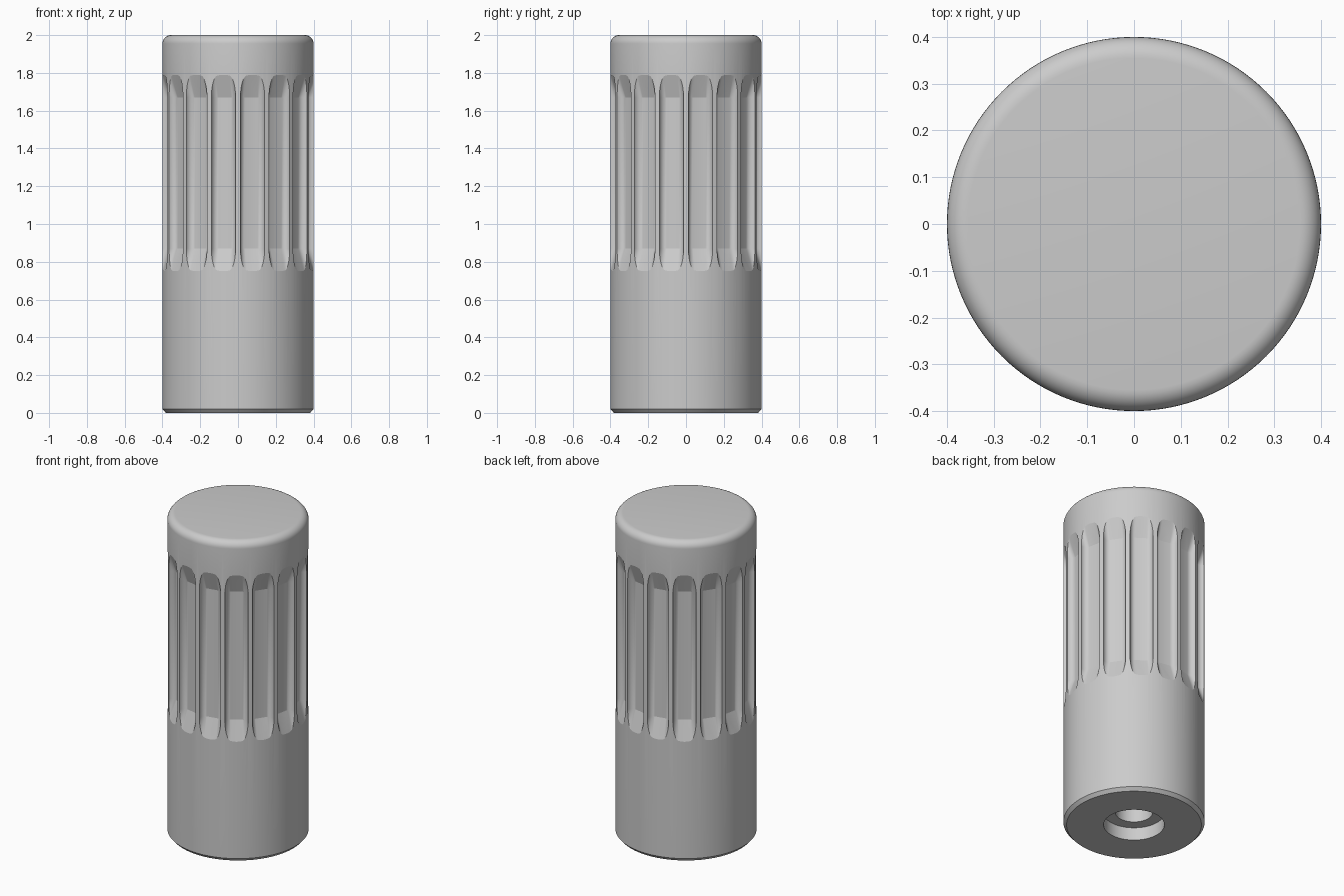
import bpy, bmesh
from math import sin, cos, pi, tau
from mathutils import Matrix, Vector

if "Cube" in bpy.data.objects:
    bpy.data.objects.remove(bpy.data.objects["Cube"])

R, FILLET, FLUTES, DEPTH = 0.4, 0.045, 16, 0.04


def make_object(name, bm):
    bmesh.ops.recalc_face_normals(bm, faces=bm.faces)
    mesh = bpy.data.meshes.new(name)
    bm.to_mesh(mesh)
    bm.free()
    obj = bpy.data.objects.new(name, mesh)
    bpy.context.collection.objects.link(obj)
    return obj


# Handle body: turned profile with rounded top, chamfered foot, stepped bore
profile = [(0, 2)]
for i in range(9):
    a = pi / 2 * i / 8
    profile.append((R - FILLET + FILLET * sin(a), 2 - FILLET + FILLET * cos(a)))
profile += [(R, 0.02), (0.382, 0), (0.172, 0), (0.172, 0.08),
            (0.105, 0.08), (0.105, 0.5), (0, 0.5)]

bm = bmesh.new()
verts = [bm.verts.new((x, 0, z)) for x, z in profile]
edges = [bm.edges.new(pair) for pair in zip(verts, verts[1:])]
bmesh.ops.spin(bm, geom=verts + edges, cent=(0, 0, 0), axis=(0, 0, 1),
               angle=tau, steps=128)
bmesh.ops.remove_doubles(bm, verts=bm.verts, dist=1e-5)
body = make_object("fluted_handle", bm)


# Flute cutters: flat-bottomed grooves with rounded flanks and ramped ends
def flute_section(offset):
    flat, half = 0.034, 0.066
    flank = [(flat + (half - flat) * sin(pi / 2 * i / 6),
              R - DEPTH + 0.036 * (1 - cos(pi / 2 * i / 6))) for i in range(7)]
    right = [(u, r + offset) for u, r in flank] + [(half, 0.46)]
    return right + [(-u, r) for u, r in reversed(right)]


bm = bmesh.new()
slope = DEPTH / 0.12
stations = [(0.73, DEPTH + 0.02 * slope), (0.87, 0), (1.67, 0),
            (1.81, DEPTH + 0.02 * slope)]
for k in range(FLUTES):
    turn = Matrix.Rotation((k + 0.5) * tau / FLUTES, 3, 'Z')
    rings = [[bm.verts.new(turn @ Vector((r, u, z))) for u, r in flute_section(off)]
             for z, off in stations]
    n = len(rings[0])
    for low, high in zip(rings, rings[1:]):
        for i in range(n):
            j = (i + 1) % n
            bm.faces.new((low[i], low[j], high[j], high[i]))
    bm.faces.new(rings[0])
    bm.faces.new(rings[-1])
cutter = make_object("flute_cutter", bm)
cutter.hide_render = True

# Cut the flutes and bake the result so smoothing sees the final edges
cut = body.modifiers.new("flutes", 'BOOLEAN')
cut.operation = 'DIFFERENCE'
cut.solver = 'EXACT'
cut.object = cutter
bpy.context.view_layer.objects.active = body
body.select_set(True)
bpy.ops.object.modifier_apply(modifier=cut.name)
bpy.data.objects.remove(cutter)
bpy.ops.object.shade_smooth_by_angle(angle=0.3)
